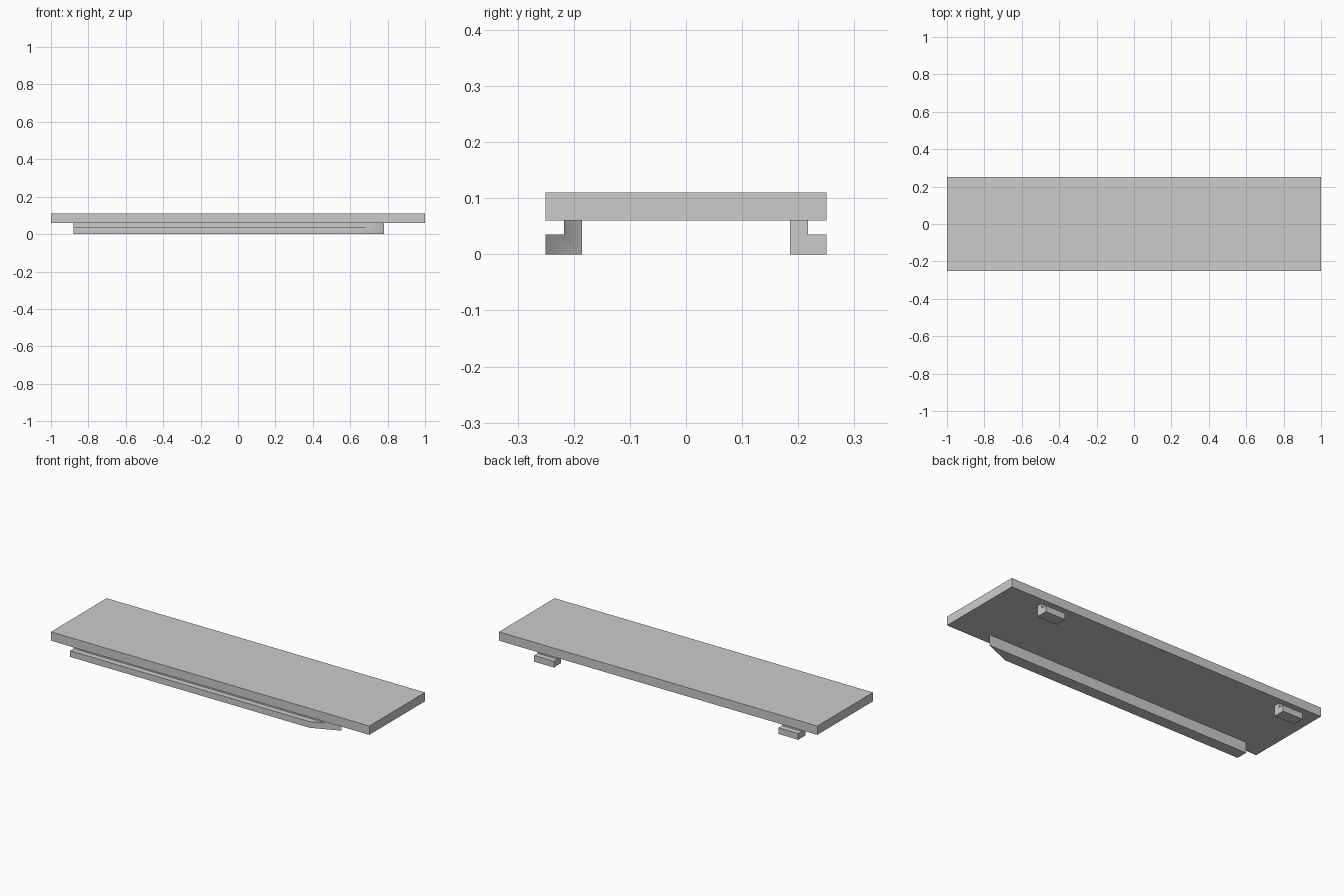
import bpy
import bmesh
from mathutils import Vector

default = bpy.data.objects.get("Cube")
if default:
    bpy.data.objects.remove(default, do_unlink=True)

# Single grey material
grey = bpy.data.materials.new("light_grey")
grey.use_nodes = True
colour = (0.6, 0.6, 0.6, 1.0)
grey.diffuse_color = colour
grey.node_tree.nodes["Principled BSDF"].inputs["Base Color"].default_value = colour


def extrude_profile(name, profile, x0, x1, chamfer=None):
    """Extrude a (y, z) profile along x, optionally cut off by a plane."""
    bm = bmesh.new()
    face = bm.faces.new([bm.verts.new((x0, y, z)) for y, z in profile])
    new = bmesh.ops.extrude_face_region(bm, geom=[face])["geom"]
    moved = [g for g in new if isinstance(g, bmesh.types.BMVert)]
    bmesh.ops.translate(bm, verts=moved, vec=(x1 - x0, 0, 0))
    if chamfer:
        point, normal = chamfer
        geom = bm.verts[:] + bm.edges[:] + bm.faces[:]
        bmesh.ops.bisect_plane(bm, geom=geom, plane_co=point,
                               plane_no=normal, clear_outer=True)
        rim = [e for e in bm.edges if e.is_boundary]
        bmesh.ops.contextual_create(bm, geom=rim)
    bmesh.ops.recalc_face_normals(bm, faces=bm.faces[:])
    mesh = bpy.data.meshes.new(name)
    bm.to_mesh(mesh)
    bm.free()
    mesh.materials.append(grey)
    obj = bpy.data.objects.new(name, mesh)
    bpy.context.collection.objects.link(obj)
    return obj


def l_profile(side):
    """Stem against the plate with a lip pointing outwards."""
    inner, stem, outer = 0.185, 0.217, 0.25
    points = [(inner, 0), (outer, 0), (outer, 0.035),
              (stem, 0.035), (stem, 0.06), (inner, 0.06)]
    return [(side * y, z) for y, z in points]


# Flat top plate
extrude_profile("top_plate", [(-0.25, 0.06), (0.25, 0.06), (0.25, 0.11), (-0.25, 0.11)], -1, 1)

# Long front rail with a slanted lead-in at one end
rail = extrude_profile("front_rail", l_profile(-1), -0.88, 0.8,
                       (Vector((0.78, -0.185, 0)), Vector((0.065, -0.155, 0)).normalized()))
bpy.ops.object.select_all(action="DESELECT")
rail.select_set(True)
bpy.context.view_layer.objects.active = rail
bpy.ops.object.shade_smooth_by_angle()
weighted = rail.modifiers.new("weighted_normals", "WEIGHTED_NORMAL")
weighted.keep_sharp = True

# Two short rear clips
for name, x in (("rear_clip_left", 0.655), ("rear_clip_right", -0.88)):
    extrude_profile(name, l_profile(1), x, x + 0.125)
